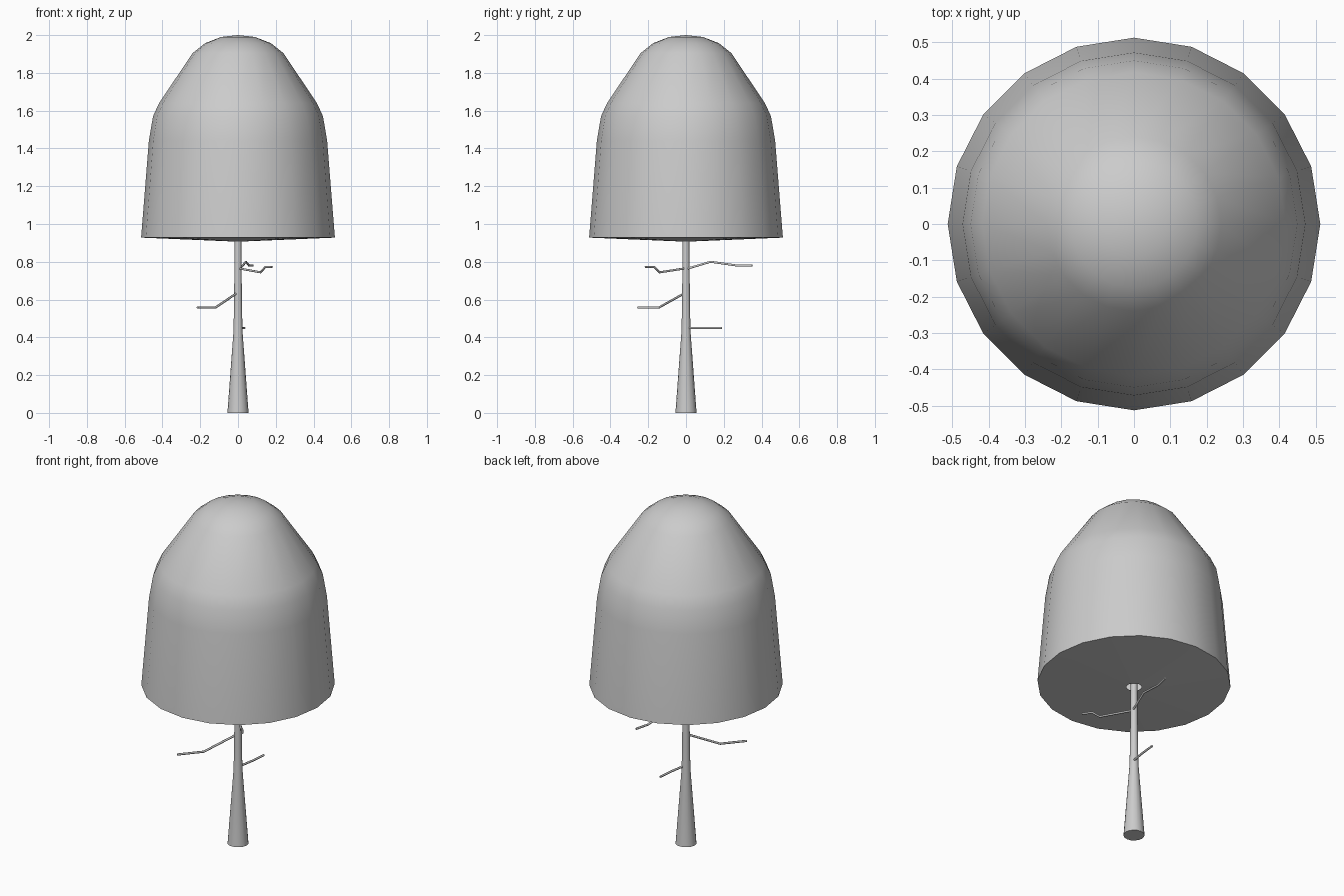
import bpy, bmesh, math
from mathutils import Vector

if "Cube" in bpy.data.objects:
    bpy.data.objects.remove(bpy.data.objects["Cube"])


def finish(bm, name, angle=40):
    bmesh.ops.recalc_face_normals(bm, faces=bm.faces)
    mesh = bpy.data.meshes.new(name)
    bm.to_mesh(mesh)
    bm.free()
    ob = bpy.data.objects.new(name, mesh)
    bpy.context.collection.objects.link(ob)
    bpy.ops.object.select_all(action='DESELECT')
    ob.select_set(True)
    bpy.context.view_layer.objects.active = ob
    bpy.ops.object.shade_smooth_by_angle(angle=math.radians(angle))
    return ob


def lathe(name, profile, sides):
    """Spin (radius, z) points around the z axis."""
    bm = bmesh.new()
    rings = []
    for r, z in profile:
        if r == 0:
            rings.append([bm.verts.new((0, 0, z))] * sides)
        else:
            rings.append([bm.verts.new((r * math.cos(a), r * math.sin(a), z))
                          for a in (math.tau * i / sides for i in range(sides))])
    for lo, hi in zip(rings, rings[1:]):
        for i in range(sides):
            j = (i + 1) % sides
            bm.faces.new(dict.fromkeys((lo[i], lo[j], hi[j], hi[i])))
    return finish(bm, name)


def branch(name, points, radius=0.006, sides=6):
    """Sweep a thin closed tube along a bent path."""
    pts = [Vector(p) for p in points]
    bm = bmesh.new()
    rings = []
    for i, p in enumerate(pts):
        d = (pts[min(i + 1, len(pts) - 1)] - pts[max(i - 1, 0)]).normalized()
        u = d.cross(Vector((0, 0, 1))).normalized()
        v = u.cross(d)
        rings.append([bm.verts.new(p + radius * (u * math.cos(a) + v * math.sin(a)))
                      for a in (math.tau * k / sides for k in range(sides))])
    for lo, hi in zip(rings, rings[1:]):
        for i in range(sides):
            j = (i + 1) % sides
            bm.faces.new((lo[i], lo[j], hi[j], hi[i]))
    bm.faces.new(rings[0])
    bm.faces.new(rings[-1])
    return finish(bm, name, 65)


# Crown: hollow dome with a shallow conical underside, open around the trunk
lathe("crown", [(0.04, 0.908), (0.513, 0.928), (0.472, 1.44), (0.45, 1.57),
                (0.418, 1.64), (0.24, 1.905), (0.175, 1.957), (0.09, 1.99), (0, 2.0)], 20)

# Trunk: flared at the foot, running up into the crown
lathe("trunk", [(0, 0), (0.056, 0), (0.024, 0.43), (0.021, 0.57),
                (0.017, 0.97), (0, 0.97)], 16)

# Bare branches
branch("branch_front_left", [(-0.005, -0.005, 0.635), (-0.12, -0.145, 0.557), (-0.215, -0.255, 0.557)])
branch("branch_back_low", [(0.01, 0.01, 0.45), (0.025, 0.10, 0.45), (0.034, 0.19, 0.45)])
branch("branch_front_right", [(0.005, -0.005, 0.765), (0.12, -0.14, 0.744),
                              (0.145, -0.17, 0.773), (0.18, -0.215, 0.773)])
branch("branch_back_high", [(0.01, 0.005, 0.763), (0.042, 0.13, 0.80),
                            (0.058, 0.27, 0.78), (0.078, 0.35, 0.78)])
